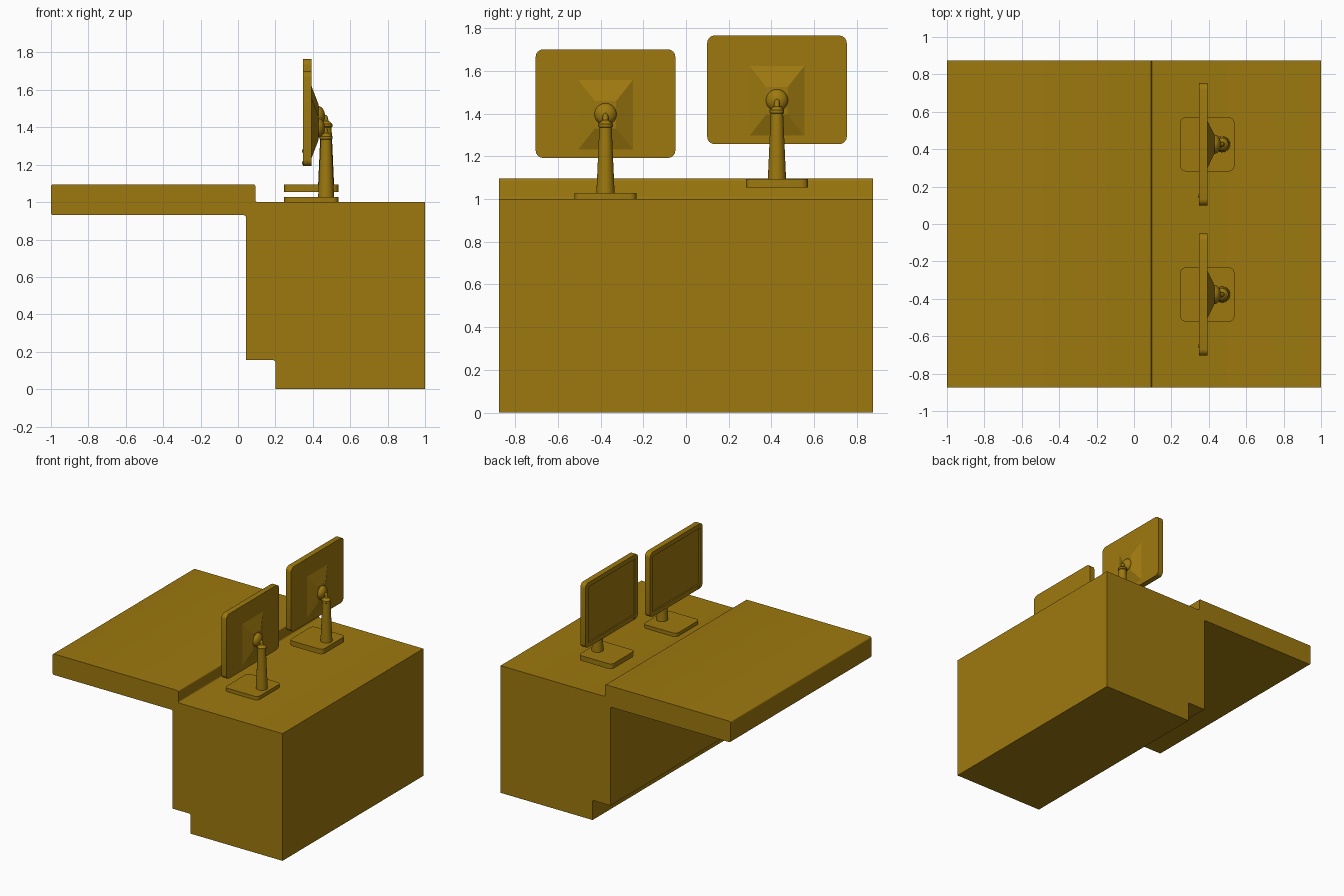
import bpy, bmesh
from math import pi, sin, cos
from mathutils import Vector, Matrix

if "Cube" in bpy.data.objects:
    bpy.data.objects.remove(bpy.data.objects["Cube"])

mat = bpy.data.materials.new("ochre")
mat.diffuse_color = (0.337, 0.191, 0.0044, 1)
mat.use_nodes = True
mat.node_tree.nodes["Principled BSDF"].inputs["Base Color"].default_value = mat.diffuse_color


def finish(bm, name, smooth=True):
    bmesh.ops.remove_doubles(bm, verts=bm.verts, dist=1e-5)
    bmesh.ops.recalc_face_normals(bm, faces=bm.faces)
    me = bpy.data.meshes.new(name)
    bm.to_mesh(me)
    bm.free()
    ob = bpy.data.objects.new(name, me)
    me.materials.append(mat)
    bpy.context.collection.objects.link(ob)
    bpy.ops.object.select_all(action='DESELECT')
    ob.select_set(True)
    bpy.context.view_layer.objects.active = ob
    if smooth:
        bpy.ops.object.shade_smooth_by_angle(angle=0.6)
    return ob


def rounded(points, n=4):
    """Round each (x, y, radius) corner with a short curve."""
    out = []
    for i, (x, y, r) in enumerate(points):
        p = Vector((x, y))
        if r == 0:
            out.append(p)
            continue
        a = p + (Vector(points[i - 1][:2]) - p).normalized() * r
        b = p + (Vector(points[(i + 1) % len(points)][:2]) - p).normalized() * r
        c = a + b - p
        for k in range(n + 1):
            t = k / n * pi / 2
            out.append(c + (a - c) * cos(t) + (b - c) * sin(t))
    return out


def rect(u0, u1, v0, v1, r):
    return rounded([(u0, v0, r), (u1, v0, r), (u1, v1, r), (u0, v1, r)])


def prism(pts, to3d, direction):
    bm = bmesh.new()
    f = bm.faces.new([bm.verts.new(to3d(p)) for p in pts])
    ext = bmesh.ops.extrude_face_region(bm, geom=[f])
    vs = [g for g in ext['geom'] if isinstance(g, bmesh.types.BMVert)]
    bmesh.ops.translate(bm, verts=vs, vec=direction)
    bmesh.ops.recalc_face_normals(bm, faces=bm.faces)
    return bm


def lathe(profile, cx, cy, name):
    bm = bmesh.new()
    vs = [bm.verts.new((cx + r, cy, z)) for r, z in profile]
    es = [bm.edges.new(e) for e in zip(vs, vs[1:])]
    bmesh.ops.spin(bm, geom=vs + es, cent=(cx, cy, 0), axis=(0, 0, 1),
                   angle=2 * pi, steps=24)
    return finish(bm, name)


# Desk: one stepped profile run along y
R = 0.012
desk = rounded([(-1, .93, R), (-1, 1.095, R), (.093, 1.095, R), (.093, 1, R),
                (1, 1, 0), (1, 0, 0), (.2, 0, 0), (.2, .155, R),
                (.043, .155, 0), (.043, .93, R)])
finish(prism(desk, lambda p: (p.x, -.875, p.y), (0, 1.75, 0)), "desk")


def monitor(side, y, dz):
    # Foot
    foot = rect(.247, .537, y - .145, y + .145, .03)
    finish(prism(foot, lambda p: (p.x, p.y, .988 + dz), (0, 0, .04)), side + "_foot")

    # Tapered post with collar and domed cap
    lathe([(0, 1.02 + dz), (.043, 1.02 + dz), (.029, 1.335 + dz), (.034, 1.338 + dz),
           (.034, 1.352 + dz), (.028, 1.356 + dz), (.024, 1.363 + dz), (.013, 1.369 + dz),
           (0, 1.371 + dz)], .471, y, side + "_post")

    # Panel with recessed display
    panel = rect(y - .327, y + .327, 1.192 + dz, 1.701 + dz, .035)
    bm = prism(panel, lambda p: (.392, p.x, p.y), (-.044, 0, 0))
    front = min(bm.faces, key=lambda f: f.calc_center_median().x)
    bmesh.ops.inset_region(bm, faces=[front], thickness=.036)
    ext = bmesh.ops.extrude_face_region(bm, geom=[front])
    vs = [g for g in ext['geom'] if isinstance(g, bmesh.types.BMVert)]
    bmesh.ops.delete(bm, geom=[front], context='FACES_ONLY')
    bmesh.ops.translate(bm, verts=vs, vec=(.01, 0, 0))
    finish(bm, side + "_panel")

    # Pyramid housing on the back
    zc = 1.395 + dz
    bm = bmesh.new()
    rings = [[bm.verts.new((x, y + a * hy, zc + b * hz))
              for a, b in ((-1, -1), (1, -1), (1, 1), (-1, 1))]
             for x, hy, hz in ((.387, .128, .163), (.392, .128, .163), (.43, .05, .064))]
    for lo, hi in zip(rings, rings[1:]):
        for i in range(4):
            j = (i + 1) % 4
            bm.faces.new((lo[i], lo[j], hi[j], hi[i]))
    bm.faces.new(rings[0])
    bm.faces.new(rings[-1])
    finish(bm, side + "_housing", smooth=False)

    # Ball joint
    bm = bmesh.new()
    bmesh.ops.create_uvsphere(bm, u_segments=24, v_segments=14, radius=1,
                              matrix=Matrix.Translation((.428, y, zc + .002))
                              @ Matrix.Diagonal((.037, .052, .052, 1)))
    finish(bm, side + "_ball_joint")

    # Stem from post to ball, with rounded elbow
    a, b = Vector((.473, y, 1.36 + dz)), Vector((.466, y, 1.388 + dz))
    for k, (p, q) in enumerate(((a, b), (b, Vector((.442, y, 1.398 + dz))))):
        d = q - p
        bm = bmesh.new()
        bmesh.ops.create_cone(bm, cap_ends=True, segments=12, radius1=.013, radius2=.013,
                              depth=d.length, matrix=Matrix.Translation((p + q) / 2)
                              @ d.to_track_quat('Z', 'Y').to_matrix().to_4x4())
        finish(bm, f"{side}_stem_{k}")
    bm = bmesh.new()
    bmesh.ops.create_uvsphere(bm, u_segments=12, v_segments=8, radius=.013,
                              matrix=Matrix.Translation(b))
    finish(bm, side + "_elbow")

    # Power button
    bm = bmesh.new()
    bmesh.ops.create_cone(bm, cap_ends=True, segments=12, radius1=.008, radius2=.008,
                          depth=.012, matrix=Matrix.Translation((.347, y - .275, 1.208 + dz))
                          @ Matrix.Rotation(pi / 2, 4, 'Y'))
    finish(bm, side + "_button")


monitor("near", -.377, 0)
monitor("far", .426, .065)
